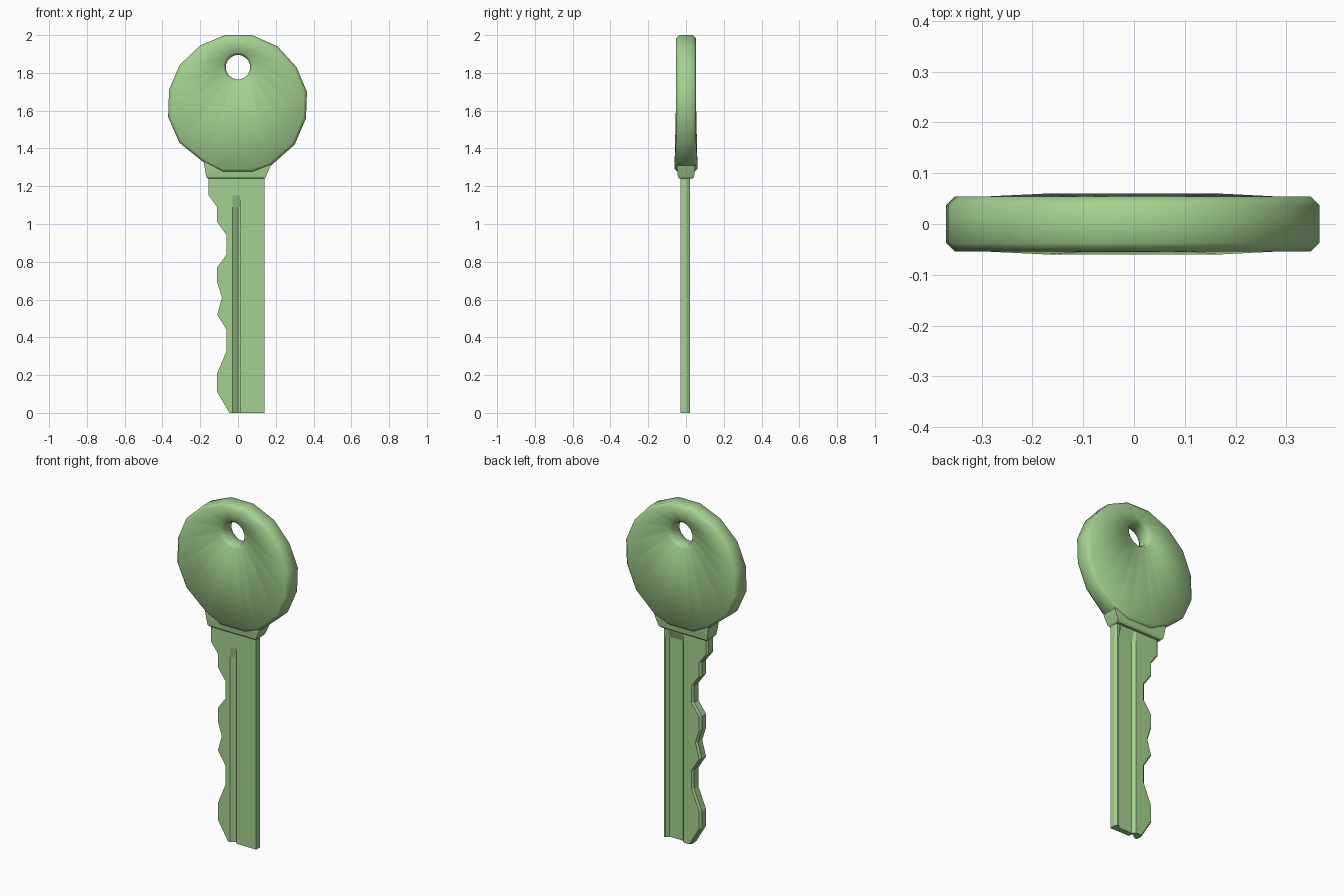
import bpy, bmesh, math

cube = bpy.data.objects.get("Cube")
if cube:
    bpy.data.objects.remove(cube)

green = bpy.data.materials.new("soft green")
green.use_nodes = True
color = (0.37, 0.64, 0.28, 1)
green.diffuse_color = color
green.node_tree.nodes["Principled BSDF"].inputs["Base Color"].default_value = color


def loft(name, rings, closed=False):
    """Skin a list of equal point rings; cap the ends or join them in a loop."""
    bm = bmesh.new()
    rows = [[bm.verts.new(p) for p in ring] for ring in rings]
    pairs = list(zip(rows, rows[1:]))
    if closed:
        pairs.append((rows[-1], rows[0]))
    else:
        bm.faces.new(rows[0])
        bm.faces.new(rows[-1])
    for a, b in pairs:
        for i in range(len(a)):
            j = (i + 1) % len(a)
            bm.faces.new((a[i], a[j], b[j], b[i]))
    bmesh.ops.recalc_face_normals(bm, faces=bm.faces)
    mesh = bpy.data.meshes.new(name)
    bm.to_mesh(mesh)
    bm.free()
    mesh.materials.append(green)
    obj = bpy.data.objects.new(name, mesh)
    bpy.context.collection.objects.link(obj)
    return obj


def smooth(obj, angle):
    bpy.ops.object.select_all(action="DESELECT")
    obj.select_set(True)
    bpy.context.view_layer.objects.active = obj
    bpy.ops.object.shade_smooth_by_angle(angle=math.radians(angle))


# Head: faceted disc with rounded rim and a hole, thicker toward the neck
outline = [(0.075, 2), (0.21, 1.94), (0.31, 1.83), (0.365, 1.7), (0.36, 1.56),
           (0.3, 1.42), (0.175, 1.31), (0.08, 1.275), (-0.08, 1.275),
           (-0.18, 1.325), (-0.31, 1.43), (-0.37, 1.565), (-0.365, 1.71),
           (-0.31, 1.84), (-0.2, 1.945), (-0.07, 2)]
CENTER_Z = 1.63


def hole_ring(radius, y):
    angles = [math.radians(78.75 - 22.5 * i) for i in range(len(outline))]
    return [(radius * math.cos(a), y, 1.83 + radius * math.sin(a)) for a in angles]


def rim_ring(scale, side, depth, low_depth):
    return [(x * scale, side * (low_depth if z < 1.4 else depth),
             CENTER_Z + (z - CENTER_Z) * scale) for x, z in outline]


front = [hole_ring(0.065, -0.03), hole_ring(0.08, -0.05),
         rim_ring(0.955, -1, 0.054, 0.06), rim_ring(1, -1, 0.037, 0.042)]
back = [[(x, -y, z) for x, y, z in ring] for ring in reversed(front)]
head = loft("head", front + back, closed=True)
smooth(head, 75)


# Collar: tapered block between head and blade
def box_ring(x0, x1, y, z):
    return [(x0, -y, z), (x1, -y, z), (x1, y, z), (x0, y, z)]


collar = loft("collar", [box_ring(-0.16, 0.14, 0.035, 1.24),
                         box_ring(-0.168, 0.148, 0.043, 1.25),
                         box_ring(-0.175, 0.165, 0.047, 1.29),
                         box_ring(-0.182, 0.182, 0.048, 1.335),
                         box_ring(-0.15, 0.15, 0.045, 1.38)])

# Blade: cross-section lofted upward, with its toothed edge at -x
teeth = [(0, -0.045), (0.11, -0.11), (0.21, -0.11), (0.33, -0.06),
         (0.44, -0.06), (0.52, -0.11), (0.61, -0.085), (0.69, -0.11),
         (0.77, -0.11), (0.84, -0.06), (0.94, -0.06), (1.01, -0.11),
         (1.09, -0.11), (1.15, -0.155), (1.18, -0.155), (1.235, -0.155),
         (1.28, -0.155)]
FRONT, BACK = -0.03, 0.02


def blade_ring(z, left):
    groove = FRONT + (0.022 if z < 1.12 else 0)
    recess = BACK - (0.018 if z < 1.2 else 0)
    section = [(left, FRONT), (-0.03, FRONT), (0, groove), (0.01, groove),
               (0.011, FRONT), (0.14, FRONT), (0.14, 0.004), (0.13, BACK),
               (0.12, BACK), (0.105, recess), (0.018, recess), (0.002, BACK),
               (left + 0.01, BACK), (left, 0.01)]
    return [(x, y, z) for x, y in section]


blade = loft("blade", [blade_ring(z, left) for z, left in teeth])
